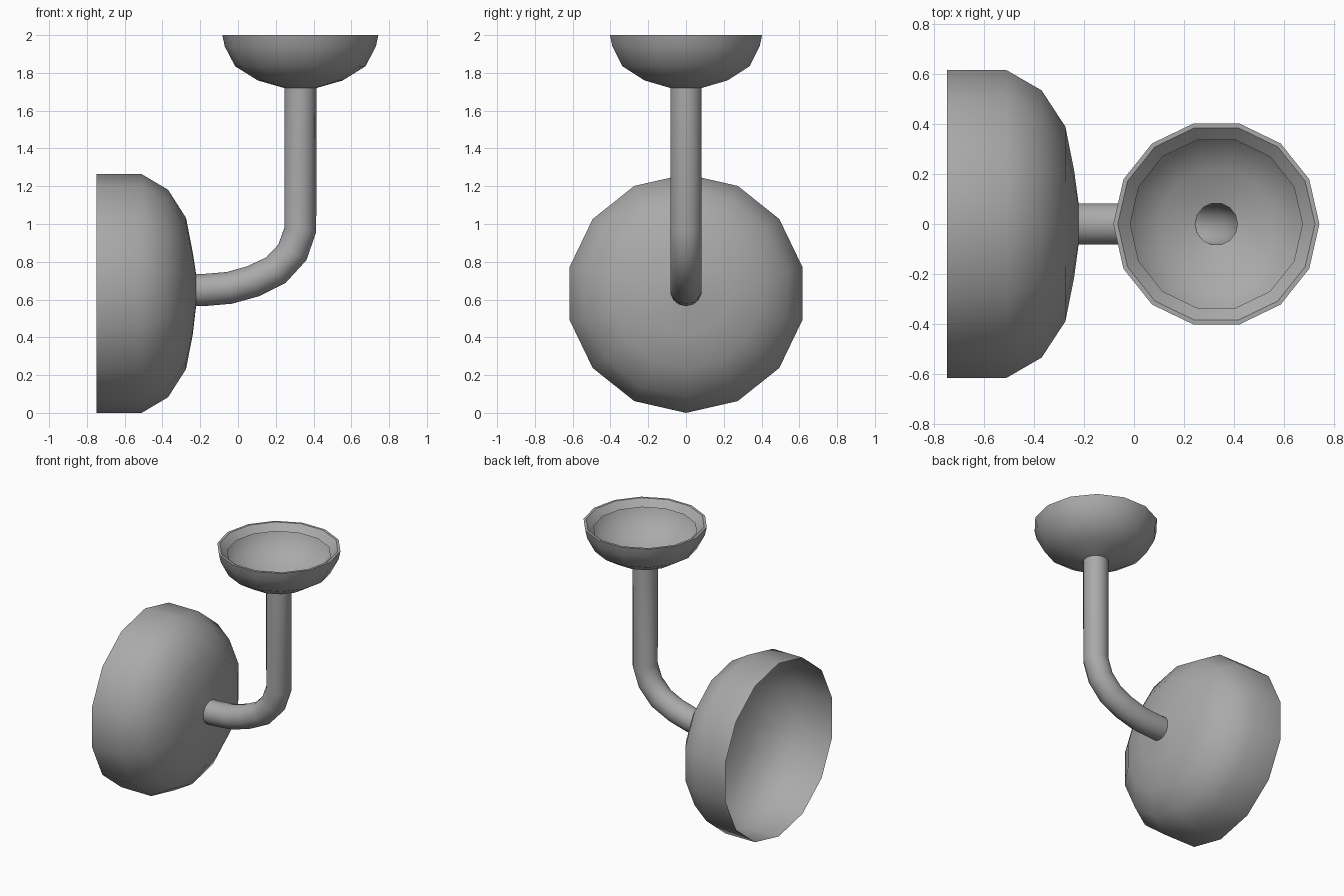
import bpy
import bmesh
from math import cos, sin, radians, tau
from mathutils import Vector

SIDES = 14

cube = bpy.data.objects.get("Cube")
if cube:
    bpy.data.objects.remove(cube, do_unlink=True)

grey = bpy.data.materials.new("plain grey")
grey.use_nodes = True
colour = (0.4, 0.4, 0.4, 1)
grey.diffuse_color = colour
grey.node_tree.nodes["Principled BSDF"].inputs["Base Color"].default_value = colour


def sweep(name, rings, smooth=180):
    """Skin rings given as (x, z, heading in degrees, radius); ends stay open."""
    bm = bmesh.new()
    loops = []
    for x, z, heading, radius in rings:
        a = radians(heading)
        up = Vector((-sin(a), 0, cos(a)))
        side = Vector((0, 1, 0))
        loops.append([bm.verts.new(Vector((x, 0, z)) + radius * (
            up * cos(tau * i / SIDES) + side * sin(tau * i / SIDES)))
            for i in range(SIDES)])
    for a, b in zip(loops, loops[1:]):
        for i in range(SIDES):
            j = (i + 1) % SIDES
            bm.faces.new((a[i], b[i], b[j], a[j]))
    mesh = bpy.data.meshes.new(name)
    bm.to_mesh(mesh)
    bm.free()
    mesh.materials.append(grey)
    obj = bpy.data.objects.new(name, mesh)
    bpy.context.collection.objects.link(obj)
    bpy.ops.object.select_all(action="DESELECT")
    obj.select_set(True)
    bpy.context.view_layer.objects.active = obj
    bpy.ops.object.shade_smooth_by_angle(angle=radians(smooth))
    return obj


# Large open bowl facing sideways
bowl_profile = [(-0.75, 0.632), (-0.51, 0.632), (-0.37, 0.549),
                (-0.275, 0.4), (-0.24, 0.22)]
sweep("large_bowl", [(x, 0.632, 0, r) for x, r in bowl_profile]
      + [(-0.222, 0.65, 0, 0.085)])

# Bent pipe joining the two bowls
PIPE = 0.085
sweep("bent_pipe", [(x, z, heading, PIPE) for x, z, heading in (
    (-0.222, 0.65, 0), (-0.185, 0.65, 2), (-0.045, 0.662, 9),
    (0.08, 0.697, 21), (0.2, 0.755, 37), (0.288, 0.85, 61),
    (0.33, 0.97, 82), (0.33, 1.72, 90))])

# Small upright cup
cup_profile = [(1.72, PIPE), (1.76, 0.225), (1.835, 0.345),
               (1.94, 0.4), (2.0, 0.413)]
sweep("small_cup", [(0.33, z, 90, r) for z, r in cup_profile])

# Flat lip and sloping inner flange of the cup
rim_profile = [(2.0, 0.413), (2.0, 0.395), (1.955, 0.345)]
sweep("cup_rim", [(0.33, z, 90, r) for z, r in rim_profile], smooth=30)
